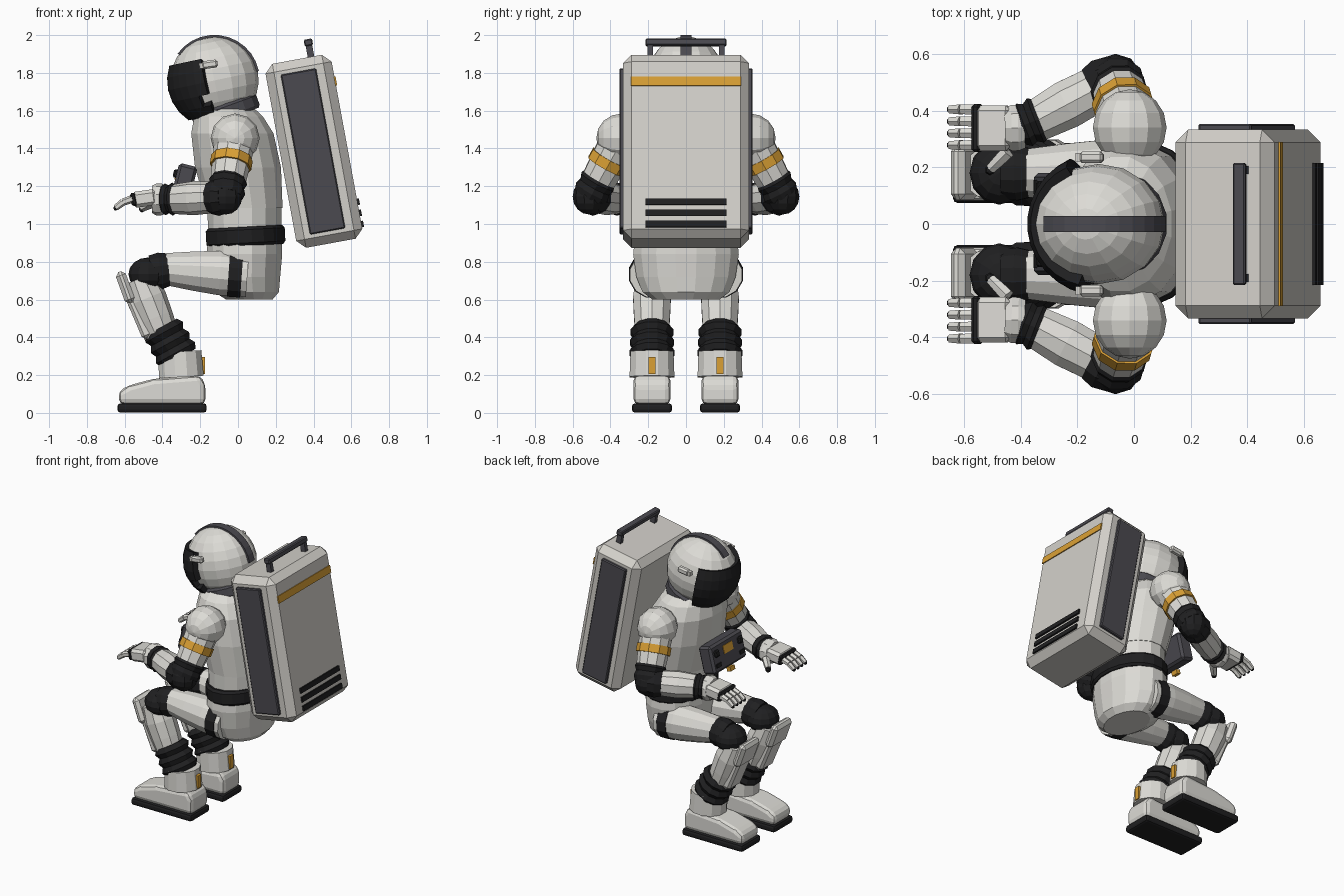
import bpy, bmesh
from math import sin, cos, pi, radians, atan2, degrees, asin
from mathutils import Vector, Matrix

cube = bpy.data.objects.get("Cube")
if cube:
    bpy.data.objects.remove(cube)


def material(name, rgb):
    m = bpy.data.materials.new(name)
    m.use_nodes = True
    m.diffuse_color = (*rgb, 1)
    m.node_tree.nodes["Principled BSDF"].inputs["Base Color"].default_value = (*rgb, 1)
    return m


WHITE = material("suit white", (0.72, 0.71, 0.67))
PACK = material("pack grey", (0.65, 0.63, 0.59))
DARK = material("slate grey", (0.07, 0.068, 0.08))
BLACK = material("rubber black", (0.014, 0.014, 0.015))
ORANGE = material("trim orange", (0.70, 0.35, 0.035))


def finish(name, bm, mat, matrix=None):
    if matrix:
        bm.transform(matrix)
    bmesh.ops.recalc_face_normals(bm, faces=bm.faces[:])
    me = bpy.data.meshes.new(name)
    bm.to_mesh(me)
    bm.free()
    me.materials.append(mat)
    ob = bpy.data.objects.new(name, me)
    bpy.context.collection.objects.link(ob)
    return ob


def place(loc, tilt=0):
    return Matrix.Translation(loc) @ Matrix.Rotation(radians(tilt), 4, 'Y')


def box(name, loc, size, mat, bevel=0.0, tilt=0, base=Matrix(), segments=1):
    bm = bmesh.new()
    bmesh.ops.create_cube(bm, size=1, matrix=Matrix.Diagonal((*size, 1)))
    if bevel:
        bmesh.ops.bevel(bm, geom=bm.edges[:], offset=bevel, segments=segments,
                        affect='EDGES', profile=0.5, clamp_overlap=True)
    return finish(name, bm, mat, base @ place(loc, tilt))


def ball(name, loc, scale, mat, n=12, rings=8, turn=Matrix()):
    bm = bmesh.new()
    bmesh.ops.create_uvsphere(bm, u_segments=n, v_segments=rings, radius=1)
    return finish(name, bm, mat, Matrix.Translation(loc) @ turn @ Matrix.Diagonal((*scale, 1)))


def loft(name, rings, mat, n=16, matrix=None):
    """Skin elliptical rings given as (centre x, z, radius x, radius y)."""
    bm = bmesh.new()
    loops = [[bm.verts.new((cx + rx * cos(2 * pi * (i + .5) / n), ry * sin(2 * pi * (i + .5) / n), z))
              for i in range(n)] for cx, z, rx, ry in rings]
    for lo, hi in zip(loops, loops[1:]):
        for i in range(n):
            j = (i + 1) % n
            bm.faces.new((lo[i], lo[j], hi[j], hi[i]))
    bm.faces.new(loops[0][::-1])
    bm.faces.new(loops[-1])
    return finish(name, bm, mat, matrix)


def limb(name, a, b, radii, mat, n=10):
    """Tube from a to b with evenly spaced radii."""
    a, b = Vector(a), Vector(b)
    d = b - a
    rings = [(0, d.length * i / (len(radii) - 1), r, r) for i, r in enumerate(radii)]
    return loft(name, rings, mat, n, Matrix.Translation(a) @ d.to_track_quat('Z', 'Y').to_matrix().to_4x4())


def extrude(name, pts, y, half, mat, bevel=0.0):
    """Side outline (x, z) extruded across y."""
    bm = bmesh.new()
    f = bm.faces.new([bm.verts.new((x, y - half, z)) for x, z in pts])
    new = bmesh.ops.extrude_face_region(bm, geom=[f])["geom"]
    bmesh.ops.translate(bm, vec=(0, 2 * half, 0), verts=[v for v in new if isinstance(v, bmesh.types.BMVert)])
    if bevel:
        bmesh.ops.bevel(bm, geom=bm.edges[:], offset=bevel, segments=2, affect='EDGES',
                        profile=0.5, clamp_overlap=True)
    return finish(name, bm, mat)


# Helmet, visor, crest
HEAD = Vector((-0.125, 0, 1.76))
tilt = Matrix.Rotation(radians(-12), 4, 'Y')
ball("helmet", HEAD, (.235, .212, .232), WHITE, 16, 12, tilt)

bm = bmesh.new()
bmesh.ops.create_uvsphere(bm, u_segments=30, v_segments=12, radius=.252)
outside = []
for f in bm.faces:
    c = f.calc_center_median()
    azimuth = abs(degrees(atan2(c.y, -c.x)))
    height = degrees(asin(c.z / c.length))
    if azimuth > 72 or not -45 < height < 30:
        outside.append(f)
bmesh.ops.delete(bm, geom=outside, context='FACES')
visor = finish("visor", bm, BLACK, Matrix.Translation(HEAD) @ tilt)
shell = visor.modifiers.new("shell", 'SOLIDIFY')
shell.thickness = .04
shell.offset = -1

arc = [radians(12 + 12 * i) for i in range(12)]
crest = [(HEAD.x + r * cos(t), HEAD.z + r * sin(t))
         for r, ts in ((.241, arc), (.215, arc[::-1])) for t in ts]
extrude("helmet_crest", crest, 0, .028, DARK)
loft("neck_ring", [(0, -.04, .175, .175), (0, -.025, .185, .185), (0, .025, .185, .185), (0, .04, .17, .17)],
     DARK, 16, place((-.065, 0, 1.595), -20))

# Torso
loft("chest", [(.035, 1.085, .205, .265), (.0, 1.3, .232, .29), (-.03, 1.48, .222, .285),
               (-.05, 1.57, .185, .24), (-.06, 1.62, .14, .17)], WHITE)
loft("abdomen", [(.035, .94, .198, .26), (.035, 1.1, .2, .262)], WHITE)
loft("belt", [(0, -.05, .2, .275), (0, -.035, .212, .29), (0, .035, .212, .29), (0, .05, .2, .275)],
     BLACK, 20, place((.04, 0, .935), -3))
loft("pelvis", [(.06, .6, .125, .18), (.045, .64, .175, .235), (.035, .72, .192, .268),
                (.035, .84, .203, .285), (.035, .93, .2, .275)], WHITE)

# Chest control unit
unit = place((-.285, 0, 1.22), 14)
box("control_unit", (0, 0, 0), (.1, .36, .19), DARK, .015, base=unit)
box("control_display", (-.051, 0, .03), (.006, .1, .055), ORANGE, base=unit)
box("control_latch", (-.04, 0, -.11), (.03, .05, .03), ORANGE, base=unit)
for y in (-.13, .13):
    box("control_knob", (-.055, y, .035), (.025, .045, .045), BLACK, .008, base=unit)
    box("control_switch", (-.052, y, -.045), (.012, .05, .025), BLACK, base=unit)

# Backpack
pack = place((.402, 0, 1.385), -10.4)
box("backpack", (0, 0, 0), (.356, .665, .99), PACK, .045, base=pack)
box("pack_stripe", (.179, 0, .345), (.01, .58, .05), ORANGE, base=pack)
for i in range(3):
    box("pack_vent", (.181, 0, -.305 - .06 * i), (.016, .43, .034), BLACK, base=pack)
box("handle_bar", (.075, 0, .572), (.045, .43, .036), DARK, .006, base=pack)
for s in (-1, 1):
    box("handle_post", (.075, .19 * s, .525), (.035, .028, .08), DARK, base=pack)
    box("pack_side_panel", (-.005, .338 * s, 0), (.19, .03, .86), DARK, .006, base=pack)

for s, side in ((-1, "left_"), (1, "right_")):
    def at(x, y, z):
        return Vector((x, y * s, z))

    def part(kind, name, *args, **kw):
        return kind(side + name, *args, **kw)

    # Helmet lamp
    part(box, "helmet_lamp", at(-.15, .235, 1.845), (.085, .04, .042), WHITE, .01, tilt=-8)
    part(box, "helmet_lamp_lens", at(-.195, .235, 1.838), (.02, .03, .03), PACK, tilt=-8)

    # Arm
    shoulder, elbow, wrist = at(-.015, .34, 1.455), at(-.065, .512, 1.145), at(-.37, .35, 1.13)
    turn = Matrix.Rotation(radians(-90 * s), 4, 'X')
    part(ball, "shoulder", shoulder, (.13, .13, .135), WHITE, 12, 8, turn)
    part(limb, "upper_arm", shoulder, shoulder.lerp(elbow, .72), (.11, .103, .094), WHITE)
    part(limb, "arm_band", shoulder.lerp(elbow, .34), shoulder.lerp(elbow, .49), (.111, .111), ORANGE)
    part(limb, "elbow_upper", shoulder.lerp(elbow, .66), elbow, (.088, .102, .09, .1, .09), BLACK)
    part(ball, "elbow", elbow, (.092, .088, .095), BLACK, 10, 8)
    part(limb, "elbow_lower", elbow, elbow.lerp(wrist, .26), (.09, .1, .088), BLACK)
    part(limb, "forearm", elbow.lerp(wrist, .2), elbow.lerp(wrist, .92), (.084, .09, .078), WHITE)
    part(limb, "wrist_joint", elbow.lerp(wrist, .86), at(-.405, .342, 1.13), (.074, .088, .074, .084, .07), BLACK)

    # Glove
    part(limb, "glove_cuff", at(-.385, .34, 1.13), at(-.455, .338, 1.13), (.076, .085, .085, .072), WHITE)
    part(box, "palm", at(-.495, .338, 1.135), (.13, .16, .085), WHITE, .018, tilt=-8)
    part(box, "knuckles", at(-.552, .338, 1.13), (.032, .17, .07), BLACK, .01, tilt=-12)
    for i in range(4):
        y = .278 + .042 * i
        a, b, c = at(-.555, y, 1.135), at(-.61, y, 1.115), at(-.648, y, 1.085)
        part(limb, "finger_base", a, b, (.021, .019), WHITE, 6)
        part(limb, "finger_end", b, c, (.02, .016), WHITE, 6)
        part(ball, "fingertip", c, (.013, .013, .015), BLACK, 6, 4)
    part(limb, "thumb", at(-.445, .255, 1.115), at(-.505, .195, 1.085), (.026, .024, .02), WHITE, 6)
    part(ball, "thumb_tip", at(-.508, .19, 1.08), (.019, .019, .019), BLACK, 6, 4)

    # Leg
    L = .18
    part(limb, "thigh", at(.05, L, .73), at(-.385, L, .762), (.12, .122, .107, .087), WHITE, 12)
    part(limb, "thigh_band", at(.02, L, .732), at(-.05, L, .737), (.126, .126), BLACK, 12)
    part(ball, "knee", at(-.475, L, .735), (.105, .112, .088), BLACK, 12, 8)
    part(limb, "knee_cuff", at(-.36, L, .76), at(-.46, L, .745), (.088, .1, .092), BLACK, 12)
    part(limb, "shin", at(-.525, L, .71), at(-.40, L, .40), (.088, .105, .1, .09), WHITE, 10)
    part(box, "knee_pad", at(-.597, L, .665), (.055, .19, .175), WHITE, .02, tilt=-20)
    part(box, "shin_guard", at(-.525, L, .515), (.06, .14, .25), WHITE, .015, tilt=-23)
    part(limb, "ankle_joint", at(-.405, L, .455), at(-.315, L, .29), (.095, .118, .1, .12, .104, .122, .105), BLACK, 12)
    part(limb, "boot_cuff", at(-.30, L, .19), at(-.308, L, .325), (.123, .118), WHITE, 12)
    part(box, "boot_tab", at(-.183, L, .25), (.018, .036, .09), ORANGE)

    # Boot
    outline = [(-.63, .045), (-.632, .115), (-.58, .145), (-.45, .18), (-.2, .2), (-.172, .15), (-.172, .045)]
    part(extrude, "boot", outline, L * s, .098, WHITE, .03)
    part(box, "sole", at(-.402, L, .026), (.472, .212, .05), BLACK, .016, segments=2)
